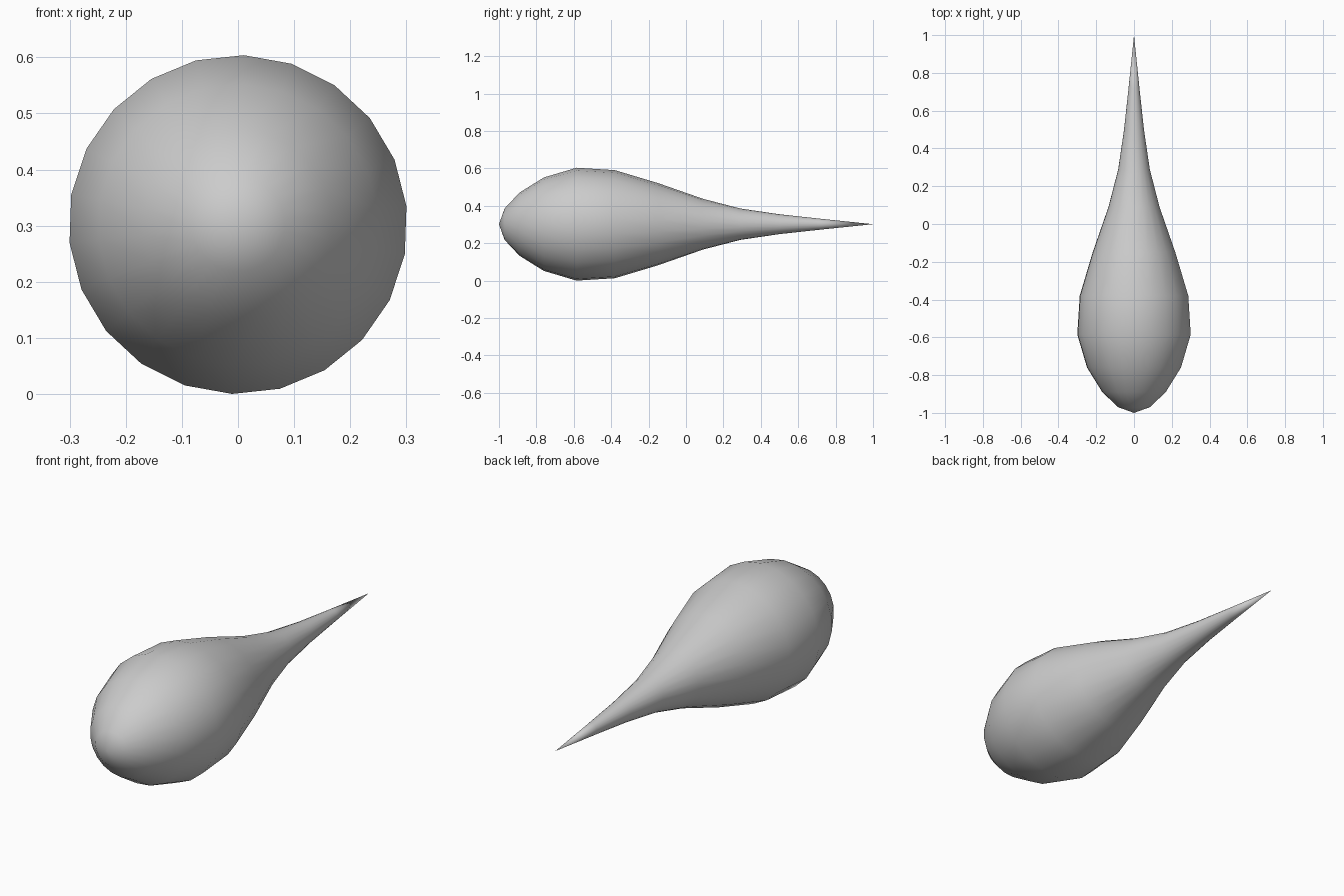
import bpy, bmesh, math

if "Cube" in bpy.data.objects:
    bpy.data.objects.remove(bpy.data.objects["Cube"])

SIDES = 22
RADIUS = 0.302
# Teardrop profile: (y, radius) from the blunt front to the pointed tail
PROFILE = [(-0.97, 0.084), (-0.89, 0.169), (-0.76, 0.25), (-0.585, 0.302),
           (-0.38, 0.289), (-0.15, 0.22), (0.09, 0.136), (0.29, 0.084),
           (0.5, 0.053), (0.72, 0.029)]

bm = bmesh.new()


def ring(y, r):
    verts = []
    for i in range(SIDES):
        a = math.radians(2) + i * 2 * math.pi / SIDES
        verts.append(bm.verts.new((r * math.sin(a), y, RADIUS + r * math.cos(a))))
    return verts


# Rings and the two end points
rings = [ring(y, r) for y, r in PROFILE]
nose = bm.verts.new((0, -1, RADIUS))
tip = bm.verts.new((0, 1, RADIUS))

# Skin between rings, with fans at both ends
for i in range(SIDES):
    j = (i + 1) % SIDES
    for a, b in zip(rings, rings[1:]):
        bm.faces.new((a[i], a[j], b[j], b[i]))
    bm.faces.new((nose, rings[0][j], rings[0][i]))
    bm.faces.new((tip, rings[-1][i], rings[-1][j]))

bmesh.ops.recalc_face_normals(bm, faces=bm.faces)
for f in bm.faces:
    f.smooth = True

mesh = bpy.data.meshes.new("teardrop_body")
bm.to_mesh(mesh)
bm.free()
body = bpy.data.objects.new("teardrop_body", mesh)
bpy.context.collection.objects.link(body)
